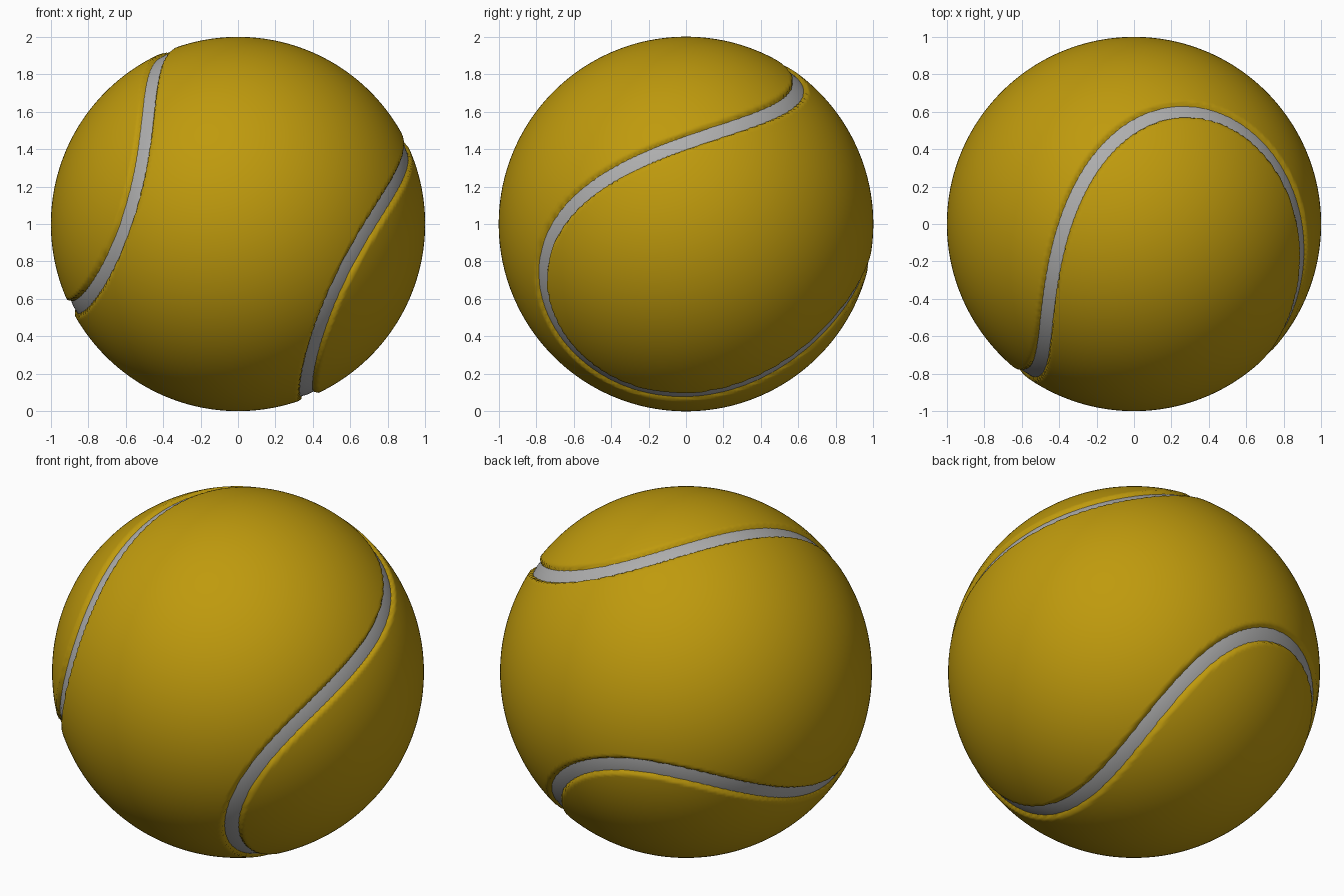
import bpy, bmesh
from math import sin, cos, pi
from mathutils import Vector, kdtree

if "Cube" in bpy.data.objects:
    bpy.data.objects.remove(bpy.data.objects["Cube"])

# Frame of the seam: S is its main axis, U and V point along its two pairs of lobes
S = Vector((0.10, 0.934, 0.344)).normalized()
U = Vector((0.336, -0.36, 0.87))
U = (U - S * U.dot(S)).normalized()
V = S.cross(U)
CENTRE = Vector((0, 0, 1))
N = 400


def seam_dir(t):
    return (U * (0.76 * cos(t) - 0.24 * cos(3 * t) - 0.037 * sin(2 * t) ** 2)
            + V * (0.785 * sin(t) + 0.196 * sin(3 * t))
            + S * (0.025 + 0.825 * cos(2 * t))).normalized()


def material(name, rgb):
    m = bpy.data.materials.new(name)
    m.diffuse_color = (*rgb, 1)
    m.use_nodes = True
    m.node_tree.nodes["Principled BSDF"].inputs["Base Color"].default_value = m.diffuse_color
    return m


def add_object(name, bm, mat):
    me = bpy.data.meshes.new(name)
    bmesh.ops.recalc_face_normals(bm, faces=bm.faces)
    for f in bm.faces:
        f.smooth = True
    bm.to_mesh(me)
    bm.free()
    me.materials.append(mat)
    ob = bpy.data.objects.new(name, me)
    ob.location = CENTRE
    bpy.context.collection.objects.link(ob)
    return ob


path = [seam_dir(2 * pi * i / N) for i in range(N)]
tree = kdtree.KDTree(N)
for i, p in enumerate(path):
    tree.insert(p, i)
tree.balance()

# Ball: dense sphere, sunk into a narrow soft groove along the seam
bm = bmesh.new()
bmesh.ops.create_icosphere(bm, subdivisions=7, radius=1)
for v in bm.verts:
    d = tree.find(v.co)[2]
    k = min(max((d - 0.030) / 0.022, 0), 1)
    k = k * k * (3 - 2 * k)
    v.co = v.co.normalized() * (0.968 + 0.032 * k)
add_object("ball", bm, material("yellow_felt", (0.52, 0.323, 0.004)))

# Seam: nearly flat strip swept along the curve (side offset, radius)
profile = [(-0.039, 0.95), (-0.039, 0.981), (0, 0.984),
           (0.039, 0.981), (0.039, 0.95)]
bm = bmesh.new()
rings = []
for i, p in enumerate(path):
    side = p.cross(path[(i + 1) % N] - path[i - 1]).normalized()
    rings.append([bm.verts.new((p + side * s).normalized() * r) for s, r in profile])
n = len(profile)
for i in range(N):
    a, b = rings[i], rings[(i + 1) % N]
    for j in range(n):
        k = (j + 1) % n
        bm.faces.new((a[j], a[k], b[k], b[j]))
seam = add_object("seam", bm, material("grey_rubber", (0.42, 0.42, 0.42)))

# Keep the strip edges crisp
bpy.ops.object.select_all(action='DESELECT')
seam.select_set(True)
bpy.context.view_layer.objects.active = seam
bpy.ops.object.shade_smooth_by_angle(angle=0.7)
